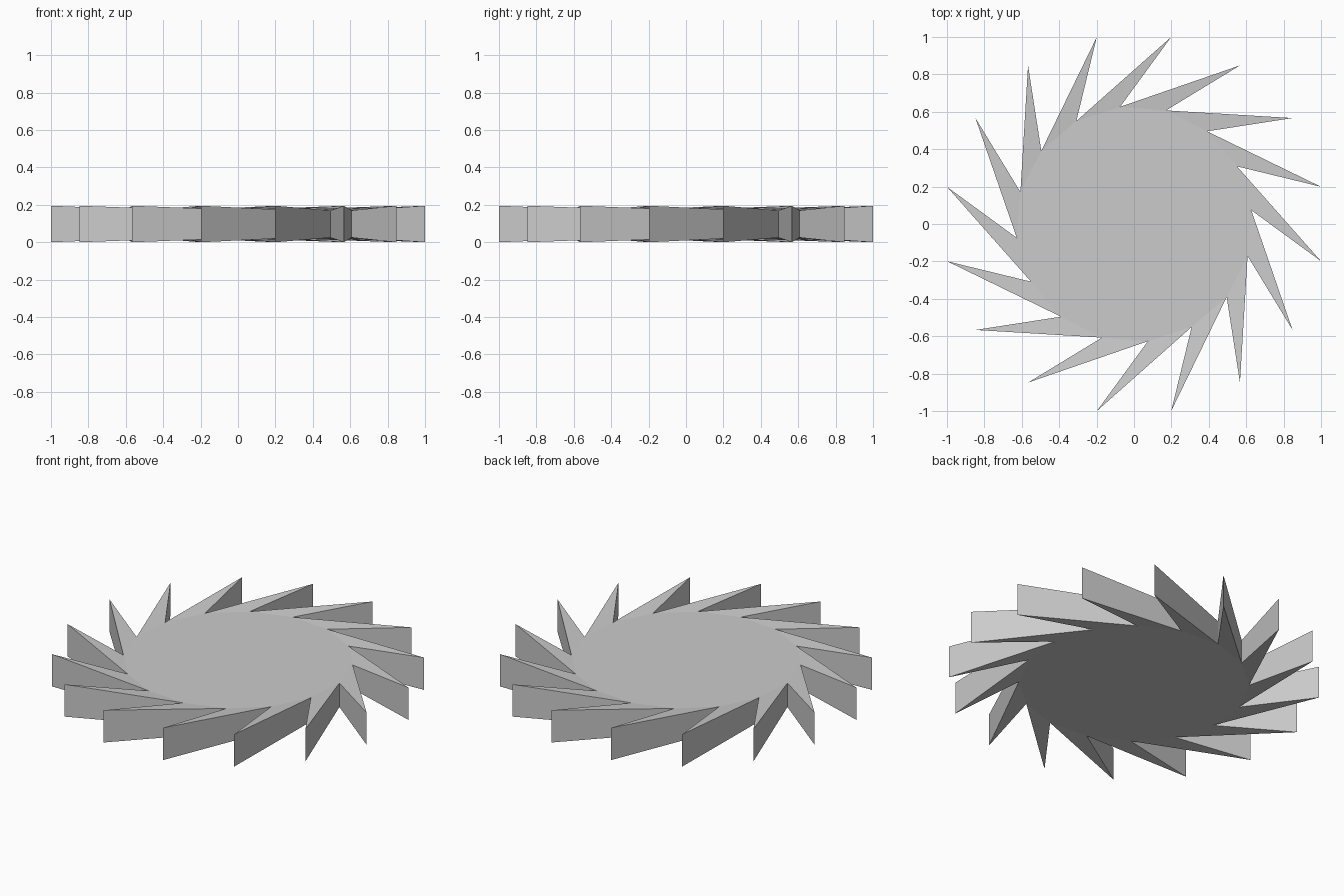
import bpy, bmesh
from math import radians, cos, sin

if "Cube" in bpy.data.objects:
    bpy.data.objects.remove(bpy.data.objects["Cube"])

TEETH = 16
STEP = 360 / TEETH
TIP_R, VALLEY_R = 1.0196, 0.631
TIP_Z, VALLEY_Z = (0.0, 0.195), (0.025, 0.17)   # bottom and top heights


def polar(r, deg, z):
    return (r * cos(radians(deg)), r * sin(radians(deg)), z)


bm = bmesh.new()

# Tip and valley rings, bottom (0) and top (1)
tips = [[bm.verts.new(polar(TIP_R, 11.25 + STEP * k, z)) for k in range(TEETH)] for z in TIP_Z]
valleys = [[bm.verts.new(polar(VALLEY_R, 29.25 + STEP * k, z)) for k in range(TEETH)] for z in VALLEY_Z]

# Flat hub, bottom and top
for ring in valleys:
    bm.faces.new(ring)

# Swept teeth: sloping top and bottom, two flat walls each
for k in range(TEETH):
    n = (k + 1) % TEETH
    for side in (0, 1):
        bm.faces.new((tips[side][k], valleys[side][n], valleys[side][k]))
    for v in (k, n):
        bm.faces.new((tips[0][k], valleys[0][v], valleys[1][v], tips[1][k]))

bmesh.ops.recalc_face_normals(bm, faces=bm.faces)
mesh = bpy.data.meshes.new("saw_blade")
bm.to_mesh(mesh)
bm.free()
blade = bpy.data.objects.new("saw_blade", mesh)
bpy.context.collection.objects.link(blade)
